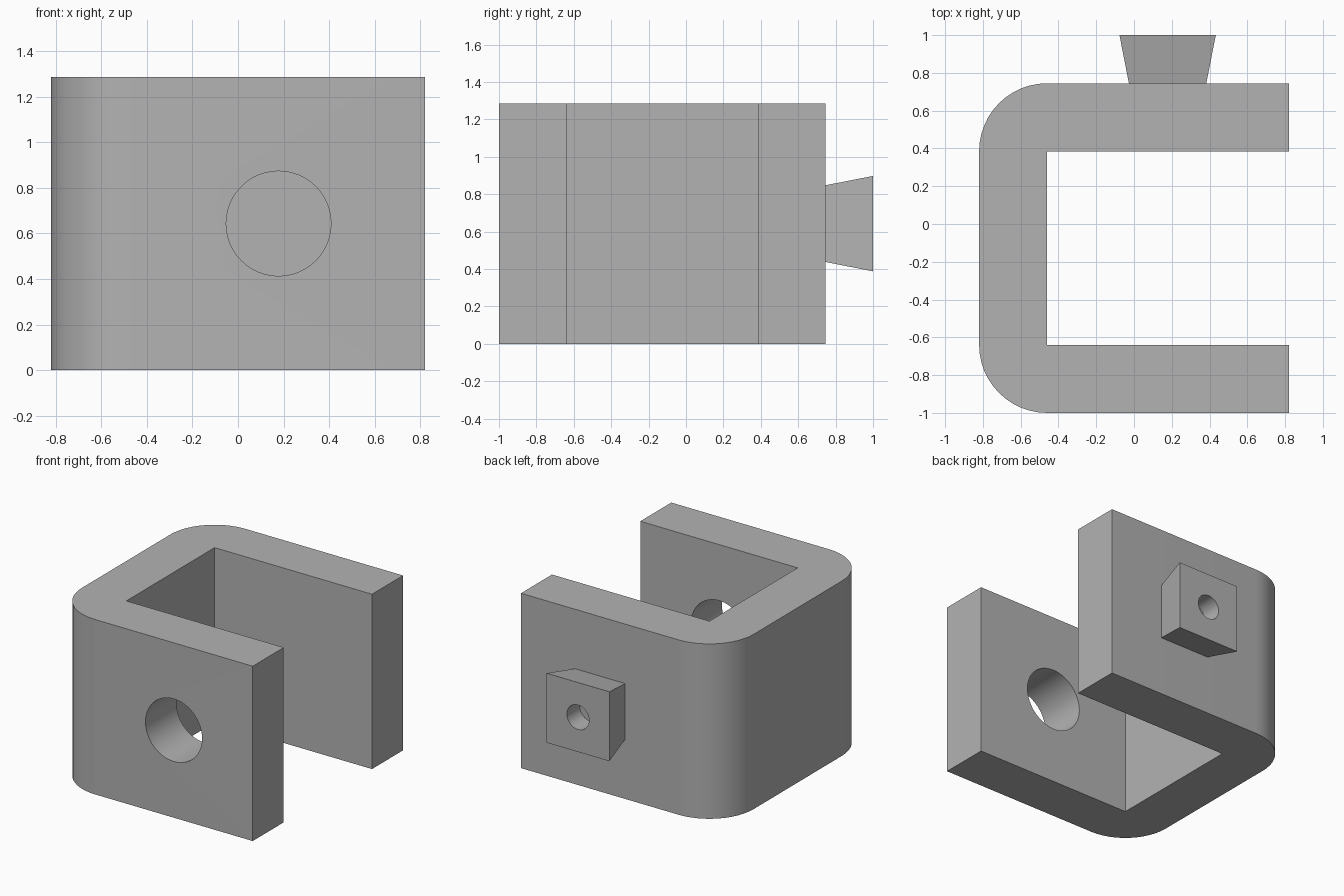
import bpy, bmesh, math
from mathutils import Matrix, Vector

cube = bpy.data.objects.get("Cube")
if cube:
    bpy.data.objects.remove(cube, do_unlink=True)

HEIGHT, WALL, HALF_X = 1.285, 0.36, 0.82
FRONT, BACK = -1.0, 0.745
AXIS_X, AXIS_Z = 0.178, 0.643

gray = bpy.data.materials.new("plain gray")
gray.use_nodes = True
gray.diffuse_color = (0.45, 0.45, 0.45, 1)
gray.node_tree.nodes["Principled BSDF"].inputs["Base Color"].default_value = (0.45, 0.45, 0.45, 1)


def add_object(name, bm):
    bmesh.ops.recalc_face_normals(bm, faces=bm.faces)
    mesh = bpy.data.meshes.new(name)
    bm.to_mesh(mesh)
    bm.free()
    mesh.materials.append(gray)
    obj = bpy.data.objects.new(name, mesh)
    bpy.context.collection.objects.link(obj)
    return obj


def cone_along_y(bm, r_start, r_end, y_start, y_end, sides, turn=0):
    """Cylinder or frustum on the shared bore axis."""
    place = (Matrix.Translation((AXIS_X, (y_start + y_end) / 2, AXIS_Z))
             @ Matrix.Rotation(-math.pi / 2, 4, 'X') @ Matrix.Rotation(turn, 4, 'Z'))
    bmesh.ops.create_cone(bm, cap_ends=True, segments=sides, radius1=r_start,
                          radius2=r_end, depth=y_end - y_start, matrix=place)


def cut(obj, cutter):
    mod = obj.modifiers.new("cut", 'BOOLEAN')
    mod.operation = 'DIFFERENCE'
    mod.solver = 'EXACT'
    mod.object = cutter
    bpy.context.view_layer.objects.active = obj
    bpy.ops.object.modifier_apply(modifier=mod.name)
    cutter.hide_render = True
    bpy.data.objects.remove(cutter, do_unlink=True)


# C-shaped bracket: profile with two rounded outer corners, extruded upward
def corner(cy, start):
    cx = -HALF_X + WALL
    return [(cx + WALL * math.cos(a), cy + WALL * math.sin(a))
            for a in (start + i * math.pi / 24 for i in range(13))]


inner = -HALF_X + WALL
profile = [(HALF_X, FRONT + WALL), (inner, FRONT + WALL), (inner, BACK - WALL),
           (HALF_X, BACK - WALL), (HALF_X, BACK)]
profile += corner(BACK - WALL, math.pi / 2) + corner(FRONT + WALL, math.pi)
profile.append((HALF_X, FRONT))

bm = bmesh.new()
face = bm.faces.new([bm.verts.new((x, y, 0)) for x, y in profile])
top = bmesh.ops.extrude_face_region(bm, geom=[face])
bmesh.ops.translate(bm, vec=Vector((0, 0, HEIGHT)),
                    verts=[v for v in top["geom"] if isinstance(v, bmesh.types.BMVert)])
bracket = add_object("bracket", bm)

# Large bore through the front arm
bm = bmesh.new()
cone_along_y(bm, 0.23, 0.23, FRONT - 0.1, FRONT + WALL + 0.1, 48)
cut(bracket, add_object("bore_cutter", bm))

# Flared square boss on the back arm
bm = bmesh.new()
cone_along_y(bm, 0.205 * math.sqrt(2), 0.255 * math.sqrt(2), BACK, 1.0, 4, math.pi / 4)
boss = add_object("boss", bm)

# Blind hole in the boss
bm = bmesh.new()
cone_along_y(bm, 0.09, 0.09, 0.85, 1.1, 32)
cut(boss, add_object("blind_hole_cutter", bm))

for obj in (bracket, boss):
    bpy.ops.object.select_all(action='DESELECT')
    obj.select_set(True)
    bpy.context.view_layer.objects.active = obj
    bpy.ops.object.shade_smooth_by_angle(angle=math.radians(30))
